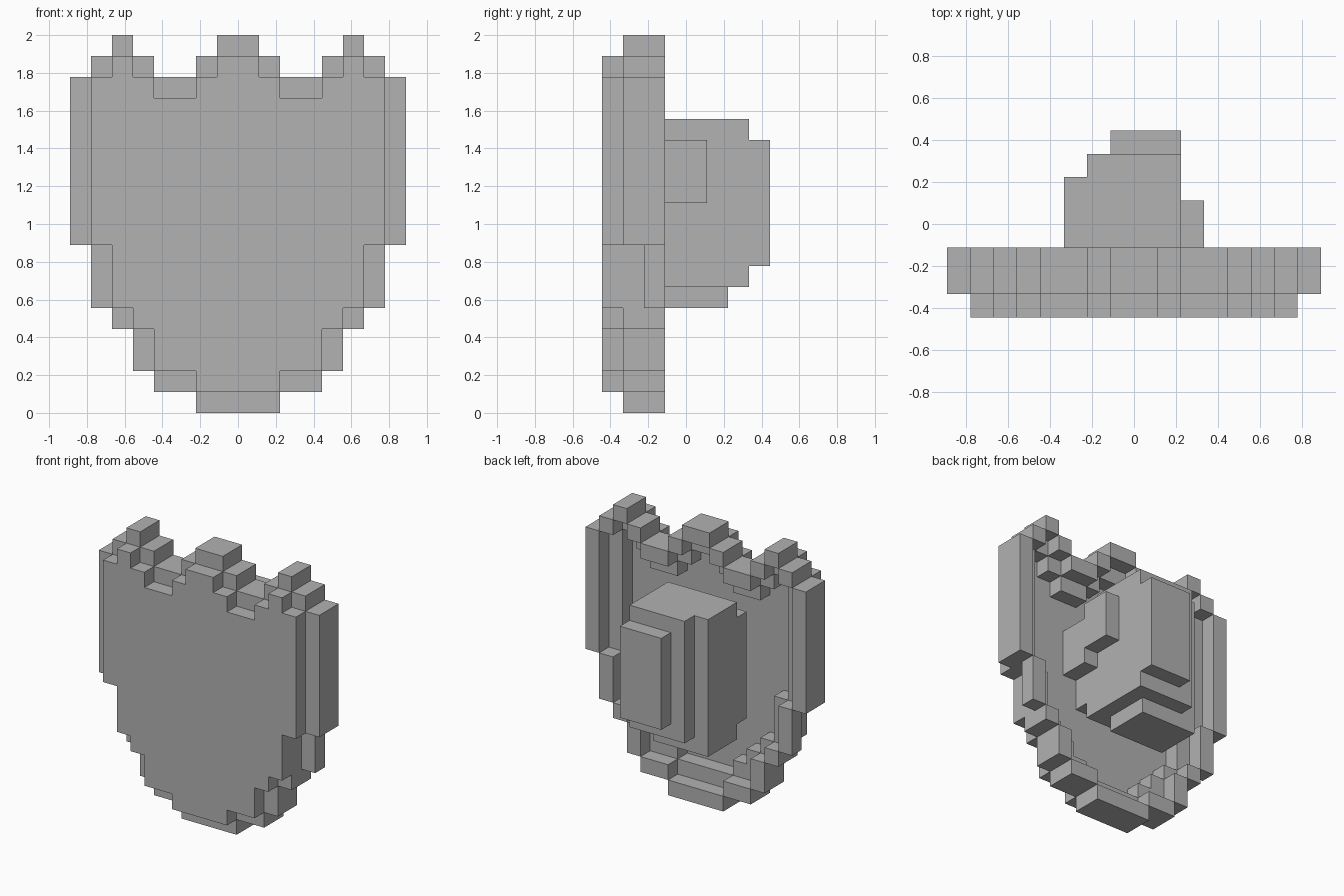
import bpy
import bmesh
from mathutils import Vector

cube = bpy.data.objects.get("Cube")
if cube:
    bpy.data.objects.remove(cube, do_unlink=True)

U = 1 / 9  # one block

grey = bpy.data.materials.new("stone_grey")
grey.use_nodes = True
grey.diffuse_color = (0.445, 0.445, 0.445, 1)
bsdf = next(n for n in grey.node_tree.nodes if n.type == 'BSDF_PRINCIPLED')
bsdf.inputs["Base Color"].default_value = grey.diffuse_color


def block(x0, x1, y0, y1, z0, z1):
    """All cells of a box, in whole blocks."""
    return {(x, y, z) for x in range(x0, x1) for y in range(y0, y1) for z in range(z0, z1)}


def skin(name, cells):
    """Mesh the exposed sides of the cells and merge coplanar faces."""
    bm = bmesh.new()
    for cell in cells:
        for axis in range(3):
            for sign in (-1, 1):
                near = list(cell)
                near[axis] += sign
                if tuple(near) in cells:
                    continue
                n, a, b = Vector(), Vector(), Vector()
                n[axis] = sign / 2
                a[(axis + 1) % 3] = sign / 2
                b[(axis + 2) % 3] = 0.5
                c = Vector(cell) + Vector((0.5, 0.5, 0.5)) + n
                bm.faces.new([bm.verts.new(p * U) for p in
                              (c - a - b, c + a - b, c + a + b, c - a + b)])
    bmesh.ops.remove_doubles(bm, verts=bm.verts, dist=0.001)
    bmesh.ops.dissolve_limit(bm, angle_limit=0.01, verts=bm.verts, edges=bm.edges)
    mesh = bpy.data.meshes.new(name)
    bm.to_mesh(mesh)
    bm.free()
    mesh.materials.append(grey)
    obj = bpy.data.objects.new(name, mesh)
    bpy.context.collection.objects.link(obj)
    return obj


# Shield outline: half-width spans (inner, outer, bottom, top), mirrored in x
spans = [(0, 2, 0, 1), (0, 4, 1, 2), (0, 5, 2, 4), (0, 6, 4, 5), (0, 7, 5, 8),
         (0, 8, 8, 16), (0, 2, 16, 17), (4, 7, 16, 17), (0, 1, 17, 18), (5, 6, 17, 18)]
outline = set()
for inner, outer, low, high in spans:
    for x in range(inner, outer):
        for z in range(low, high):
            outline |= {(x, z), (-1 - x, z)}


def shrink(shape):
    return {(x, z) for x, z in shape
            if {(x - 1, z), (x + 1, z), (x, z - 1), (x, z + 1)} <= shape}


def layer(shape, y):
    return {(x, y, z) for x, z in shape}


plate = shrink(outline)
floor = shrink(plate)

# Shield: front plate, stepped middle ring and outer back rim
middle = outline - floor
middle -= {(x, z) for x in (6, -7) for z in range(5, 8)}  # side notches
shield = layer(plate, -4) | layer(middle, -3) | layer(outline - plate, -2)
skin("shield", shield)

# Stepped grip block behind the plate
grip = (block(-2, 2, -3, -2, 7, 12) | block(-3, 2, -2, -1, 6, 13)
        | block(-3, 2, -1, 2, 6, 14) | block(-3, 1, -1, 2, 5, 6)
        | block(-2, 2, 2, 3, 6, 14) | block(-1, 2, 3, 4, 7, 13))
skin("grip", grip)

# Small step on the left side of the grip
skin("grip_side_step", block(2, 3, -3, -1, 9, 12) | block(2, 3, -1, 1, 10, 13))
